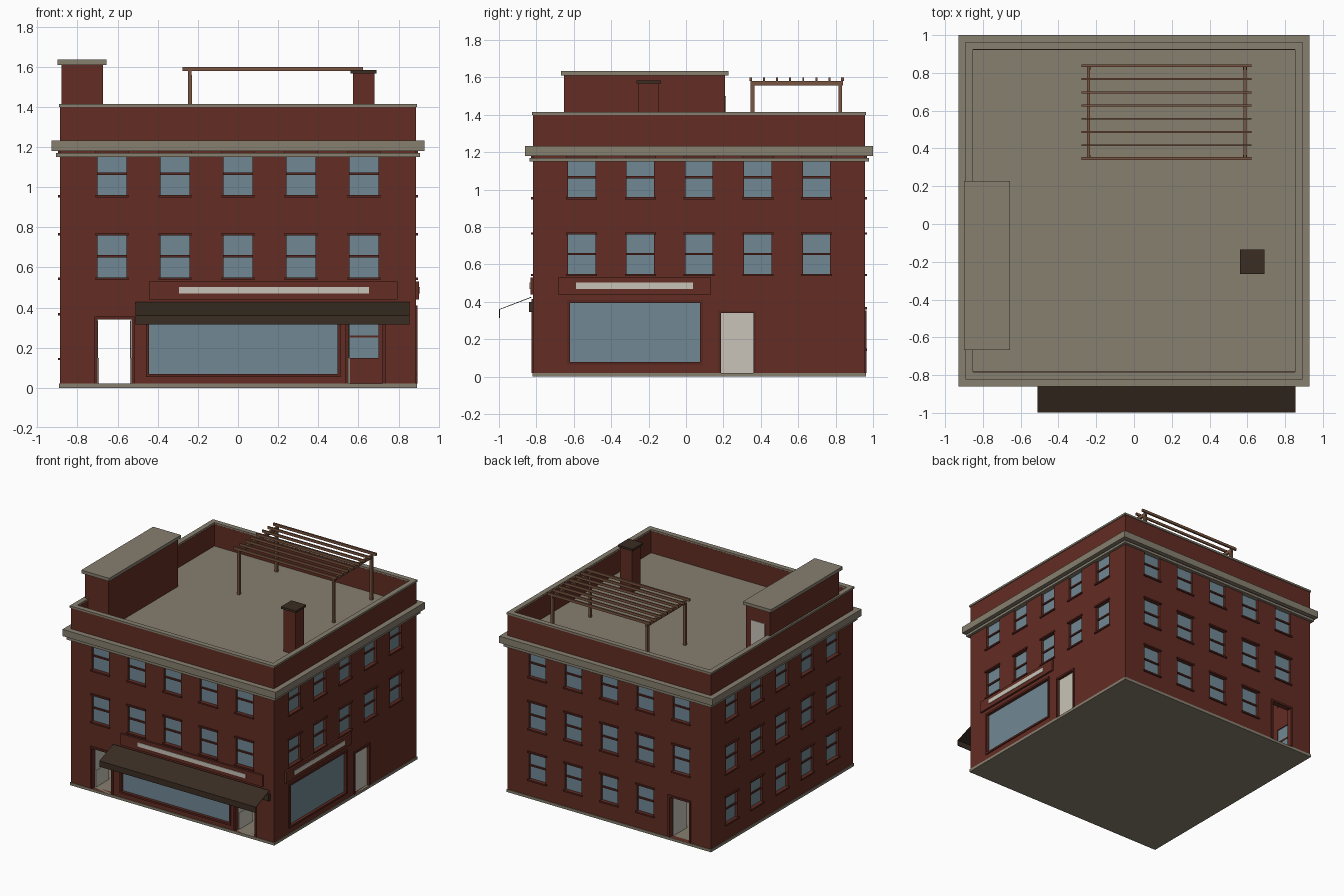
import bpy, bmesh
from mathutils import Vector

cube = bpy.data.objects.get("Cube")
if cube:
    bpy.data.objects.remove(cube)


def material(name, r, g, b):
    m = bpy.data.materials.new(name)
    m.use_nodes = True
    m.diffuse_color = (r, g, b, 1)
    m.node_tree.nodes["Principled BSDF"].inputs["Base Color"].default_value = (r, g, b, 1)
    return m


brick = material("brick red", 0.125, 0.026, 0.017)
trim = material("dark red trim", 0.098, 0.02, 0.014)
stone = material("grey stone", 0.245, 0.215, 0.16)
glass = material("blue glass", 0.165, 0.25, 0.30)
pale = material("pale cream", 0.578, 0.552, 0.479)
canvas = material("dark brown", 0.042, 0.026, 0.016)
wood = material("timber", 0.19, 0.09, 0.05)

CY = 0.07       # building centre in y
HALF = 0.887    # half width of the walls
WALL = 0.035    # wall thickness


def finish(name, bm, mat):
    bmesh.ops.recalc_face_normals(bm, faces=bm.faces[:])
    mesh = bpy.data.meshes.new(name)
    bm.to_mesh(mesh)
    bm.free()
    mesh.materials.append(mat)
    ob = bpy.data.objects.new(name, mesh)
    bpy.context.collection.objects.link(ob)
    return ob


def boxes(name, mat, spans):
    """One object from boxes given as (x0, x1, y0, y1, z0, z1)."""
    bm = bmesh.new()
    for x0, x1, y0, y1, z0, z1 in spans:
        vs = bmesh.ops.create_cube(bm, size=1)["verts"]
        for v in vs:
            v.co = Vector((x1 if v.co.x > 0 else x0,
                           y1 if v.co.y > 0 else y0,
                           z1 if v.co.z > 0 else z0))
    return finish(name, bm, mat)


def ring(name, mat, outer, inner, z0, z1):
    """Square band running round the building."""
    bm = bmesh.new()
    corners = [(-1, -1), (1, -1), (1, 1), (-1, 1)]
    loops = [[bm.verts.new((sx * h, CY + sy * h, z)) for sx, sy in corners]
             for h, z in [(outer, z0), (outer, z1), (inner, z1), (inner, z0)]]
    for a, b in zip(loops, loops[1:] + loops[:1]):
        for i in range(4):
            j = (i + 1) % 4
            bm.faces.new((a[i], a[j], b[j], b[i]))
    return finish(name, bm, mat)


def on_wall(side, u0, u1, z0, z1, d0, d1):
    """Box on one wall: u runs along it, d points outwards from its face."""
    sign = 1 if side in ("right", "back") else -1
    lo, hi = sorted((sign * (HALF + d0), sign * (HALF + d1)))
    if side in ("front", "back"):
        return (u0, u1, CY + lo, CY + hi, z0, z1)
    return (lo, hi, u0, u1, z0, z1)


def surround(side, u0, u1, z0, z1, t, sill=True):
    """Raised frame around an opening."""
    parts = [on_wall(side, u0 - t, u0, z0, z1, -0.03, 0.008),
             on_wall(side, u1, u1 + t, z0, z1, -0.03, 0.008),
             on_wall(side, u0 - t, u1 + t, z1, z1 + t, -0.03, 0.008)]
    if sill:
        parts.append(on_wall(side, u0 - t, u1 + t, z0 - t, z0, -0.03, 0.008))
    return parts


# Sash windows on each side
holes, panes, bars, ledges = [], [], [], []
ROWS = {"front": (0.55, 0.96), "right": (0.55, 0.96),
        "back": (0.15, 0.55, 0.96), "left": (0.15, 0.55, 0.96)}
for side, rows in ROWS.items():
    for z in rows:
        for n in range(-2, 3):
            if side == "back" and z < 0.2 and n == -2:
                continue        # back door stands here
            c = n * 0.314 + (CY if side in ("left", "right") else 0)
            a, b, top = c - 0.073, c + 0.073, z + 0.21
            holes.append(on_wall(side, a, b, z, top, -0.1, 0.1))
            panes.append(on_wall(side, a, b, z, top, -0.027, -0.02))
            bars.append(on_wall(side, a, b, z + 0.1, z + 0.112, -0.03, -0.01))
            ledges.append(on_wall(side, a - 0.01, b + 0.01, z - 0.012, z, -0.02, 0.011))
            ledges.append(on_wall(side, a - 0.01, b + 0.01, top, top + 0.012, -0.02, 0.011))

# Shop windows
frames = []
for side, a, b, z0, z1 in [("front", -0.443, 0.497, 0.07, 0.40),
                           ("right", -0.62, 0.075, 0.078, 0.395)]:
    holes.append(on_wall(side, a, b, z0, z1, -0.1, 0.1))
    panes.append(on_wall(side, a, b, z0, z1, -0.027, -0.015))
    frames += surround(side, a, b, z0, z1, 0.015)

# Doorways
for side, a, b in [("front", -0.70, -0.53), ("front", 0.55, 0.72),
                   ("back", -0.70, -0.53), ("right", 0.187, 0.36)]:
    holes.append(on_wall(side, a, b, 0.021, 0.34, -0.1, 0.1))
    frames += surround(side, a, b, 0.021, 0.34, 0.015, sill=False)

# Brick walls with the openings cut through
walls = ring("brick_walls", brick, HALF, HALF - WALL, 0.02, 1.402)
cutter = boxes("opening_cutter", brick, holes)
cutter.hide_render = True
mod = walls.modifiers.new("openings", "BOOLEAN")
mod.object = cutter
mod.operation = "DIFFERENCE"
mod.solver = "EXACT"
bpy.context.view_layer.objects.active = walls
bpy.ops.object.modifier_apply(modifier=mod.name)
bpy.data.objects.remove(cutter)

boxes("window_panes", glass, panes)
boxes("window_bars", trim, bars)
boxes("sills_and_lintels", trim, ledges)
boxes("door_and_shop_frames", trim, frames)

# Closed side door and inward-opened leaves
front_y, back_y = CY - HALF, CY + HALF
boxes("side_door", pale, [on_wall("right", 0.187, 0.36, 0.021, 0.34, -0.03, -0.015)])
leaves = []
for x, y0, y1 in [(-0.70, front_y + WALL, front_y + 0.2),
                  (0.55, front_y + WALL, front_y + 0.2),
                  (-0.537, back_y - 0.2, back_y - WALL)]:
    leaves += [(x, x + 0.007, y0, y1, 0.021, 0.15), (x, x + 0.003, y0, y1, 0.15, 0.335)]
boxes("open_doors", pale, leaves)

# Plinth, cornice, roof and parapet cap
boxes("plinth_floor", stone, [(-0.892, 0.892, CY - 0.892, CY + 0.892, 0, 0.021)])
boxes("roof_deck", stone, [(-0.86, 0.86, CY - 0.86, CY + 0.86, 1.19, 1.23)])
ring("lower_cornice", stone, 0.908, 0.87, 1.15, 1.17)
ring("upper_cornice", stone, 0.93, 0.87, 1.18, 1.233)
ring("parapet_cap", stone, 0.893, 0.853, 1.40, 1.415)

# Sign boards with blank pale strips
boxes("sign_boards", brick, [on_wall("front", -0.443, 0.796, 0.44, 0.53, -0.01, 0.015),
                             on_wall("right", -0.685, 0.134, 0.44, 0.53, -0.01, 0.015)])
boxes("sign_strips", pale, [on_wall("front", -0.293, 0.652, 0.47, 0.503, 0.01, 0.019),
                            on_wall("right", -0.588, 0.037, 0.47, 0.503, 0.01, 0.019)])

# Sloped awning sheet with a hanging valance
bm = bmesh.new()
profile = [(front_y - 0.01, 0.425), (-0.997, 0.36), (-0.997, 0.315)]
rows = [[bm.verts.new((x, y, z)) for x in (-0.51, 0.855)] for y, z in profile]
for a, b in zip(rows, rows[1:]):
    bm.faces.new((a[0], a[1], b[1], b[0]))
awning = finish("awning", bm, canvas)
solid = awning.modifiers.new("thickness", "SOLIDIFY")
solid.thickness = 0.004
solid.offset = 0
boxes("awning_rail", canvas, [on_wall("front", -0.51, 0.855, 0.345, 0.40, 0, 0.022)])

# Stair house on the roof
boxes("stair_house", brick, [(-0.88, -0.672, -0.652, 0.209, 1.23, 1.612)])
boxes("stair_house_roof", stone, [(-0.90, -0.656, -0.668, 0.227, 1.61, 1.635)])
boxes("stair_house_door", pale, [(-0.835, -0.715, 0.2, 0.213, 1.235, 1.50)])

# Chimney
boxes("chimney", brick, [(0.573, 0.68, -0.253, -0.148, 1.23, 1.57)])
boxes("chimney_cap", canvas, [(0.56, 0.69, -0.265, -0.135, 1.567, 1.583)])

# Roof pergola
posts, beams, rafters = [], [], []
for x in (-0.24, 0.587):
    beams.append((x - 0.008, x + 0.008, 0.345, 0.84, 1.557, 1.582))
    for y in (0.355, 0.825):
        posts.append((x - 0.01, x + 0.01, y - 0.01, y + 0.01, 1.23, 1.56))
for i in range(8):
    y = 0.347 + i * 0.07
    w = 0.007 if i in (0, 7) else 0.005
    rafters.append((-0.277, 0.623, y - w, y + w, 1.58, 1.6))
boxes("pergola_posts", wood, posts)
boxes("pergola_beams", wood, beams)
boxes("pergola_rafters", wood, rafters)
